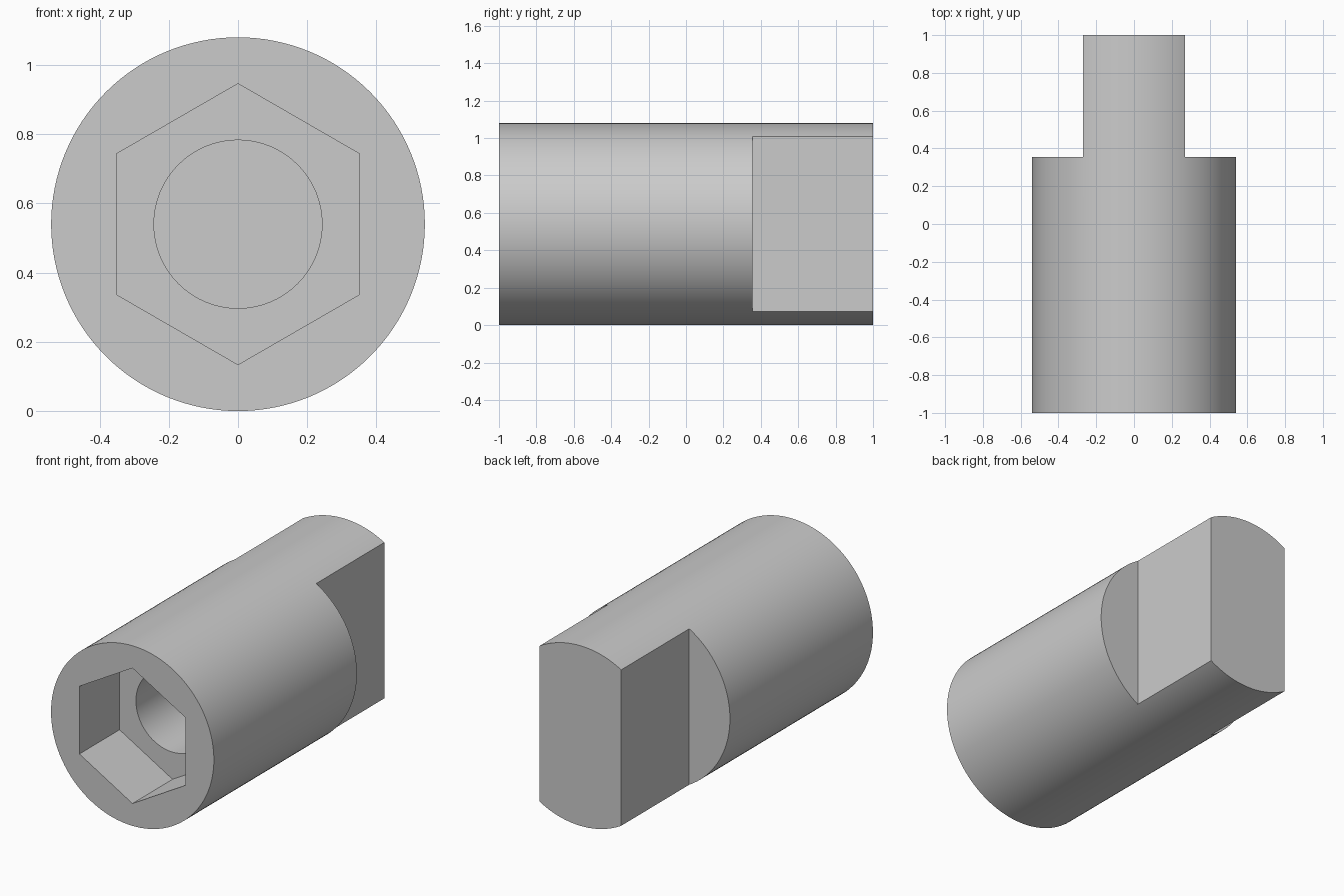
import bpy, bmesh
from math import sin, cos, pi

default = bpy.data.objects.get("Cube")
if default:
    bpy.data.objects.remove(default, do_unlink=True)

RADIUS = 0.54          # body radius, also the height of its axis
FLAT = 0.27            # half thickness of the tongue
SHOULDER = 0.355       # where the tongue begins
HOLE_Y = 0.672         # centre of the threaded cross hole
PITCH = 0.055

steel = bpy.data.materials.new("plain grey steel")
steel.use_nodes = True
GREY = (0.6, 0.6, 0.6, 1)
steel.diffuse_color = GREY
steel.node_tree.nodes["Principled BSDF"].inputs["Base Color"].default_value = GREY


def finish(name, bm):
    """Turn a bmesh into a scene object."""
    bmesh.ops.recalc_face_normals(bm, faces=bm.faces)
    mesh = bpy.data.meshes.new(name)
    bm.to_mesh(mesh)
    bm.free()
    mesh.materials.append(steel)
    obj = bpy.data.objects.new(name, mesh)
    bpy.context.collection.objects.link(obj)
    return obj


def prism(name, outline, y0, y1):
    """Extrude an (x, z) outline along y."""
    bm = bmesh.new()
    face = bm.faces.new([bm.verts.new((x, y0, z)) for x, z in outline])
    new = bmesh.ops.extrude_face_region(bm, geom=[face])["geom"]
    for v in new:
        if isinstance(v, bmesh.types.BMVert):
            v.co.y = y1
    return finish(name, bm)


def ring(radius, sides):
    """Regular outline with one corner pointing up."""
    return [(radius * sin(2 * pi * i / sides), RADIUS + radius * cos(2 * pi * i / sides))
            for i in range(sides)]


def thread_rod(name, minor, major, reach, sides=48):
    """Helical rod along x whose surface follows a trapezoid thread."""
    profile = [minor, minor, major, major]
    n = len(profile)
    rows = int(2 * reach / PITCH) * n
    bm = bmesh.new()
    grid = []
    for i in range(rows):
        row = []
        for j in range(sides):
            a = 2 * pi * j / sides
            r = profile[i % n]
            row.append(bm.verts.new((PITCH * (i / n + j / sides) - reach,
                                     HOLE_Y + r * cos(a), RADIUS + r * sin(a))))
        grid.append(row)
    # the end of each turn joins the start of the next
    for i in range(rows - n):
        grid[i].append(grid[i + n][0])
    for i in range(rows - n - 1):
        for j in range(sides):
            bm.faces.new((grid[i][j], grid[i][j + 1], grid[i + 1][j + 1], grid[i + 1][j]))
    bmesh.ops.delete(bm, geom=[v for v in bm.verts if not v.link_faces], context='VERTS')
    # close both ends with a fan
    rim = [e for e in bm.edges if e.is_boundary]
    for side in (-1, 1):
        tip = bm.verts.new((side * (reach + PITCH), HOLE_Y, RADIUS))
        for e in rim:
            if e.verts[0].co.x * side > 0:
                bm.faces.new((e.verts[0], e.verts[1], tip))
    return finish(name, bm)


# Round body
body = prism("socket_body", ring(RADIUS, 128), -1, 1)

# Cutters: hex socket, blind bore, two flats, threaded cross hole
cutters = [
    prism("hex_socket_cutter", ring(0.406, 6), -1.1, -0.62),
    prism("bore_cutter", ring(0.243, 64), -0.8, 0.11),
    thread_rod("thread_cutter", 0.137, 0.156, 0.5),
]
for s in (-1, 1):
    outline = [(s * FLAT, -1), (s, -1), (s, 2), (s * FLAT, 2)]
    cutters.append(prism("flat_cutter", outline, SHOULDER, 1.2))

bpy.context.view_layer.objects.active = body
for cutter in cutters:
    cutter.hide_render = True
    mod = body.modifiers.new(cutter.name, 'BOOLEAN')
    mod.operation = 'DIFFERENCE'
    mod.solver = 'EXACT'
    mod.object = cutter
    bpy.ops.object.modifier_apply(modifier=mod.name)
    bpy.data.objects.remove(cutter, do_unlink=True)

# Smooth curved walls, crisp edges
bpy.ops.object.select_all(action='DESELECT')
body.select_set(True)
bpy.ops.object.shade_smooth_by_angle(angle=pi / 6)
